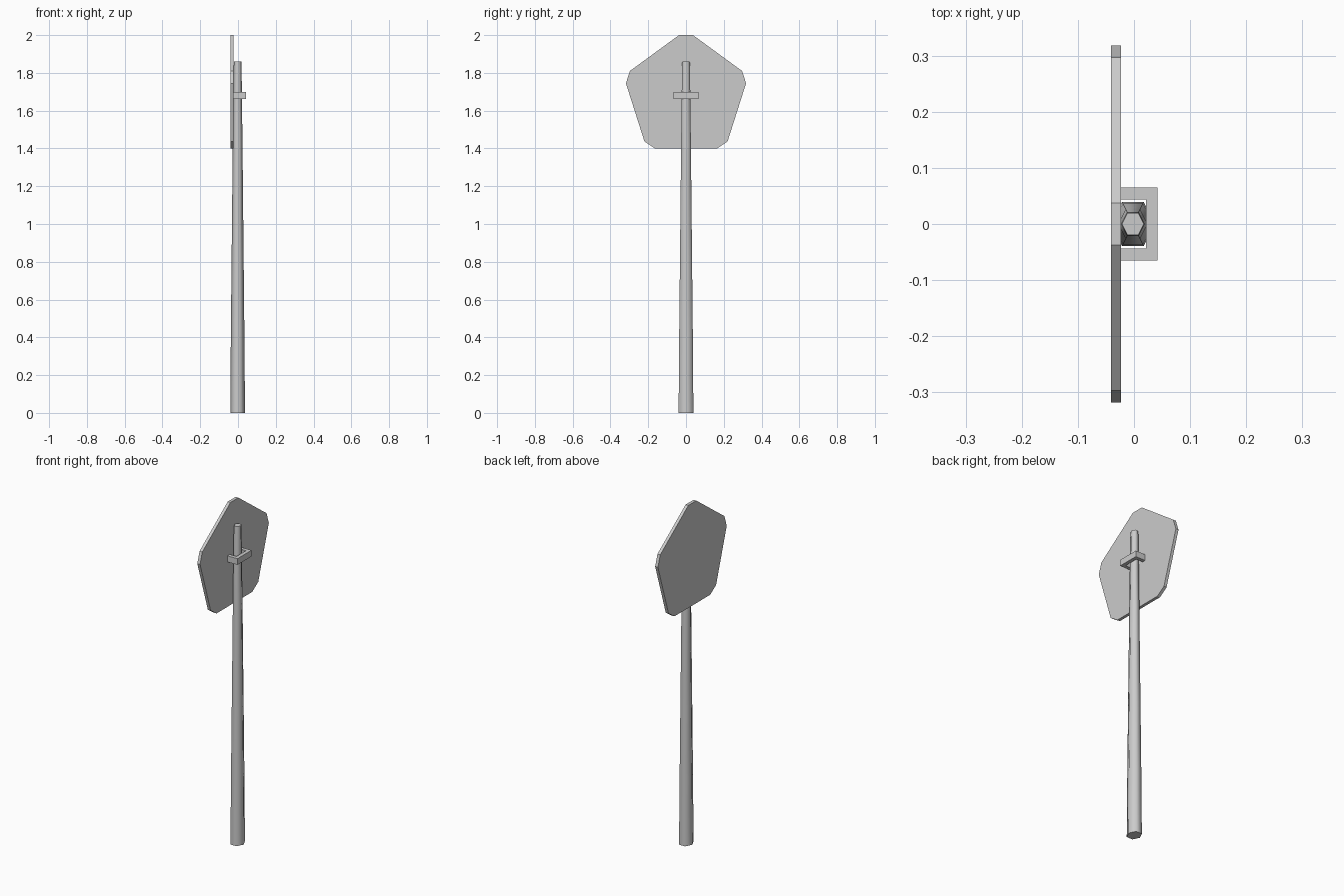
import bpy, bmesh, math

cube = bpy.data.objects.get("Cube")
if cube:
    bpy.data.objects.remove(cube, do_unlink=True)

grey = bpy.data.materials.new("plain_grey")
grey.use_nodes = True
colour = (0.6, 0.6, 0.6, 1)
grey.diffuse_color = colour
grey.node_tree.nodes["Principled BSDF"].inputs["Base Color"].default_value = colour


def loft(name, rings):
    """Join matching rings of points into a closed solid."""
    bm = bmesh.new()
    loops = [[bm.verts.new(p) for p in ring] for ring in rings]
    n = len(loops[0])
    for low, high in zip(loops, loops[1:]):
        for i in range(n):
            j = (i + 1) % n
            bm.faces.new((low[i], low[j], high[j], high[i]))
    bm.faces.new(loops[0][::-1])
    bm.faces.new(loops[-1])
    bmesh.ops.recalc_face_normals(bm, faces=bm.faces)
    mesh = bpy.data.meshes.new(name)
    bm.to_mesh(mesh)
    bm.free()
    mesh.materials.append(grey)
    obj = bpy.data.objects.new(name, mesh)
    bpy.context.collection.objects.link(obj)
    return obj


# Tapered six-sided pole, slightly deeper than a regular hexagon
def hexagon(z, r):
    angles = [math.radians(60 * i) for i in range(6)]
    return [(-0.002 + r * math.cos(a), r * 1.16 * math.sin(a), z) for a in angles]


profile = [(0, 0.039), (0.4, 0.036), (0.8, 0.032), (1.4, 0.026), (1.83, 0.021), (1.86, 0.0195)]
pole = loft("pole", [hexagon(z, r) for z, r in profile])
bpy.context.view_layer.objects.active = pole
pole.select_set(True)
bpy.ops.object.shade_smooth_by_angle(angle=math.radians(65))

# Pentagonal sign plate with clipped corners
half = [(0.037, 2.0), (0.297, 1.81), (0.318, 1.745), (0.22, 1.437), (0.165, 1.4)]
outline = half + [(-y, z) for y, z in reversed(half)]
loft("sign_plate", [[(x, y, z) for y, z in outline] for x in (-0.041, -0.023)])

# U-shaped bracket around the pole, open towards the plate
u_shape = [(-0.023, -0.065), (0.042, -0.065), (0.042, 0.065), (-0.023, 0.065),
           (-0.023, 0.044), (0.021, 0.044), (0.021, -0.044), (-0.023, -0.044)]
loft("bracket", [[(x, y, z) for x, y in u_shape] for z in (1.663, 1.699)])
